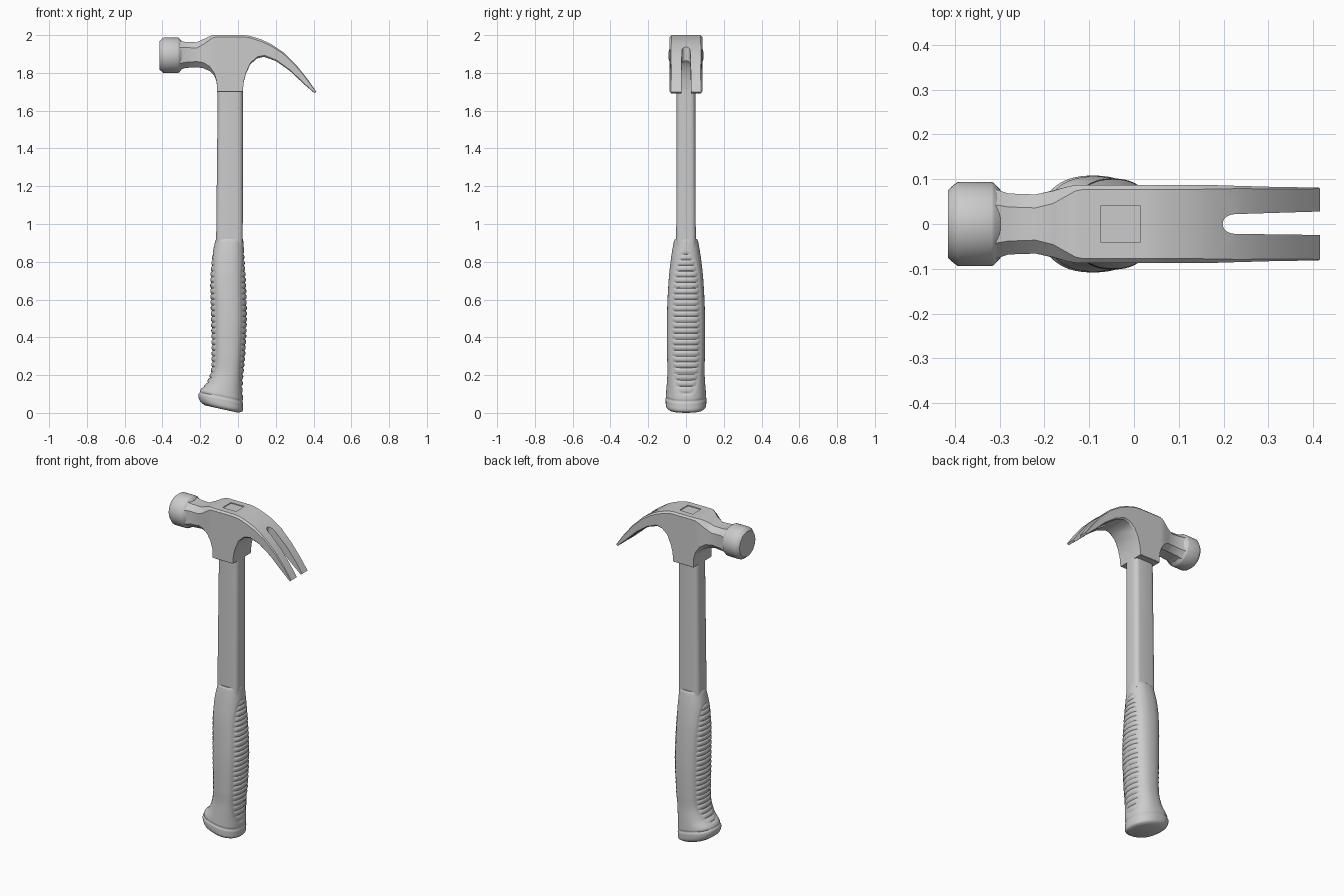
import bpy, bmesh, math
from mathutils import Vector

if "Cube" in bpy.data.objects:
    bpy.data.objects.remove(bpy.data.objects["Cube"])


def loft(name, rings):
    """Skin closed rings of equal point count and cap both ends."""
    bm = bmesh.new()
    rows = [[bm.verts.new(p) for p in ring] for ring in rings]
    n = len(rows[0])
    for a, b in zip(rows, rows[1:]):
        for i in range(n):
            j = (i + 1) % n
            bm.faces.new((a[i], a[j], b[j], b[i]))
    bm.faces.new(rows[0][::-1])
    bm.faces.new(rows[-1])
    bmesh.ops.recalc_face_normals(bm, faces=bm.faces)
    mesh = bpy.data.meshes.new(name)
    bm.to_mesh(mesh)
    bm.free()
    obj = bpy.data.objects.new(name, mesh)
    bpy.context.collection.objects.link(obj)
    return obj


def activate(obj):
    bpy.ops.object.select_all(action='DESELECT')
    obj.select_set(True)
    bpy.context.view_layer.objects.active = obj


def smooth(obj, deg=30):
    activate(obj)
    bpy.ops.object.shade_smooth_by_angle(angle=math.radians(deg))


def cut(obj, outline, z0, z1):
    """Cut a vertical prism out of an object."""
    cutter = loft("cutter", [[(x, y, z) for x, y in outline] for z in (z0, z1)])
    cutter.hide_render = True
    mod = obj.modifiers.new("cut", 'BOOLEAN')
    mod.operation = 'DIFFERENCE'
    mod.solver = 'EXACT'
    mod.object = cutter
    activate(obj)
    bpy.ops.object.modifier_apply(modifier=mod.name)
    bpy.data.objects.remove(cutter)


# Head: neck, socket and claw in one loft
# top x, top z, bottom x, bottom z, half width, top chamfer, bottom chamfer
stations = [
    (-.31, 1.970, -.31, 1.815, .078, .035, .035),
    (-.28, 1.964, -.28, 1.826, .068, .030, .030),
    (-.22, 1.962, -.22, 1.830, .066, .030, .030),
    (-.18, 1.980, -.185, 1.825, .074, .028, .030),
    (-.15, 1.995, -.15, 1.810, .083, .020, .024),
    (-.13, 2.0, -.125, 1.785, .087, .013, .014),
    (-.115, 2.0, -.113, 1.750, .087, .010, .008),
    (-.10, 2.0, -.110, 1.700, .087, .010, .002),
    (.02, 2.0, .025, 1.700, .087, .010, .002),
    (.04, 1.999, .030, 1.750, .087, .010, .006),
    (.06, 1.996, .042, 1.795, .087, .010, .008),
    (.09, 1.988, .065, 1.845, .087, .010, .010),
    (.13, 1.974, .100, 1.876, .087, .010, .010),
    (.175, 1.953, .137, 1.885, .087, .009, .009),
    (.24, 1.909, .200, 1.863, .085, .006, .006),
    (.31, 1.840, .275, 1.810, .083, .005, .005),
    (.37, 1.765, .345, 1.744, .082, .004, .004),
    (.415, 1.70, .405, 1.692, .081, .002, .002),
]


def head_ring(tx, tz, bx, bz, w, ct, cb):
    top, bot = Vector((tx, 0, tz)), Vector((bx, 0, bz))
    u = (bot - top).normalized()
    half = [(top, w - ct), (top + u * ct, w), (bot - u * cb, w), (bot, w - cb)]
    return ([p + Vector((0, y, 0)) for p, y in half]
            + [p - Vector((0, y, 0)) for p, y in reversed(half)])


head = loft("claw_head", [head_ring(*s) for s in stations])

# Nail slot with a rounded inner end, and the shallow recess on top
slot = [(.225 - .027 * math.cos(a), .022 * math.sin(a))
        for a in (math.radians(d) for d in range(-90, 91, 15))]
cut(head, slot + [(.45, .029), (.45, -.025)], 1.6, 2.05)
cut(head, [(-.075, -.04), (.015, -.04), (.015, .04), (-.075, .04)], 1.995, 2.05)
smooth(head)

# Striking face
profile = [(-.415, .076), (-.411, .080), (-.395, .093), (-.39, .094),
           (-.318, .094), (-.312, .091), (-.298, .076)]
face = loft("striking_face", [
    [(x, r * math.cos(k * math.tau / 40), 1.893 + r * math.sin(k * math.tau / 40))
     for k in range(40)] for x, r in profile])
smooth(face)


# Shaft with rounded corners
def shaft_ring(z, x0, x1, hy, r=.026, steps=5):
    pts = []
    cx, hx = (x0 + x1) / 2, (x1 - x0) / 2
    for q, (sx, sy) in enumerate(((1, 1), (-1, 1), (-1, -1), (1, -1))):
        for k in range(steps):
            a = math.pi / 2 * (q + k / (steps - 1))
            pts.append((cx + sx * (hx - r) + r * math.cos(a),
                        sy * (hy - r) + r * math.sin(a), z))
    return pts


smooth(loft("shaft", [shaft_ring(.88, -.116, .025, .052),
                      shaft_ring(1.72, -.107, .026, .049)]))

# Grip: centre z, min x, max x, half depth, tilt of the ring
keys = [
    (.020, -.175, .003, .090, -.22), (.033, -.198, .023, .104, -.22),
    (.065, -.210, .027, .108, -.22), (.10, -.199, .026, .106, -.20),
    (.15, -.166, .025, .102, -.12), (.22, -.144, .030, .098, -.04),
    (.30, -.140, .038, .100, 0), (.50, -.143, .047, .101, 0),
    (.70, -.147, .042, .092, 0), (.82, -.138, .034, .079, 0),
    (.908, -.121, .028, .064, 0), (.92, -.116, .025, .058, 0),
]


def slope(i, c):
    a, b = keys[max(i - 1, 0)], keys[min(i + 1, len(keys) - 1)]
    return (b[c] - a[c]) / (b[0] - a[0])


def key_at(z):
    i = max(k for k in range(len(keys) - 1) if keys[k][0] <= z)
    a, b = keys[i], keys[i + 1]
    h = b[0] - a[0]
    t = (z - a[0]) / h
    return [(2*t**3 - 3*t*t + 1) * a[c] + (t**3 - 2*t*t + t) * h * slope(i, c)
            + (3*t*t - 2*t**3) * b[c] + (t**3 - t*t) * h * slope(i + 1, c)
            for c in range(1, 5)]


def bump(v, width):
    return math.exp(-(v / width) ** 2)


def grip_ring(z, count=72):
    x0, x1, hy, tilt = key_at(z)
    cx, hx = (x0 + x1) / 2, (x1 - x0) / 2
    # panel narrows to a rounded top and stops above the flared butt
    t = (z - .48) / .37
    edge = .74 * math.sqrt(max(0, 1 - abs(t) ** 5))
    rib = (.5 + .5 * math.cos(math.tau * z / .03)) ** 3
    ring = []
    for k in range(count):
        a = math.tau * k / count
        c, s = math.cos(a), math.sin(a)
        ux = math.copysign(abs(c) ** .85, c)
        uy = math.copysign(abs(s) ** .85, s)
        inset = 0
        if edge > 0:
            inside = min(1, max(0, (edge - abs(uy)) / .12))
            inset = .006 * rib * inside + .003 * bump(abs(uy) - edge, .06)
        inset += .004 * bump(z - .085, .006)
        x = cx + ux * (hx - inset)
        ring.append((x, uy * (hy - inset), z + tilt * (x - cx)))
    return ring


N = 220
grip = loft("grip", [grip_ring(.020 + .8999 * i / N) for i in range(N + 1)])
smooth(grip, 40)
